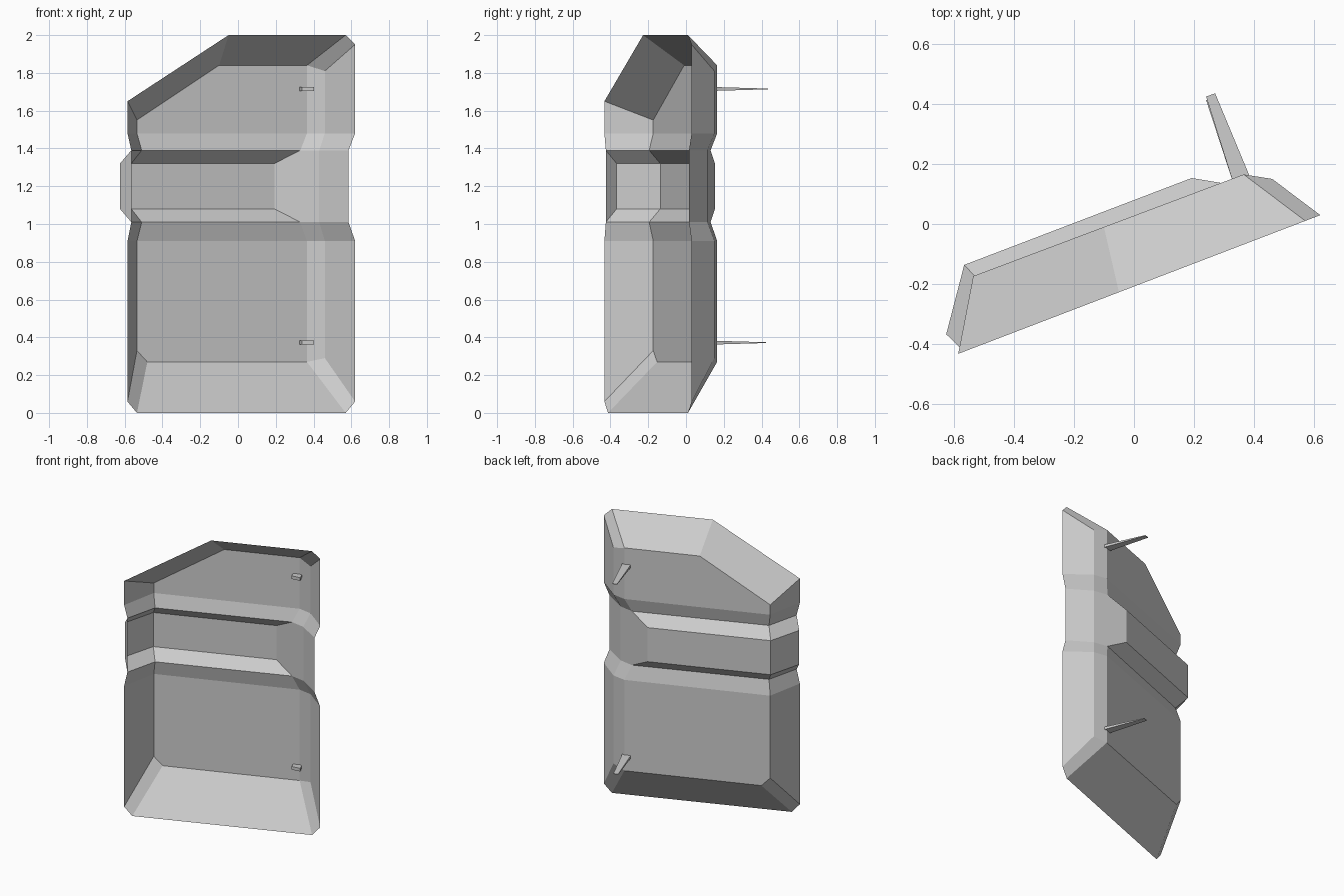
import bpy, bmesh

if "Cube" in bpy.data.objects:
    bpy.data.objects.remove(bpy.data.objects["Cube"])


def make_object(name, verts, faces):
    me = bpy.data.meshes.new(name)
    bm = bmesh.new()
    vs = [bm.verts.new(v) for v in verts]
    for f in faces:
        bm.faces.new([vs[i] for i in f])
    bmesh.ops.recalc_face_normals(bm, faces=bm.faces)
    bm.to_mesh(me)
    bm.free()
    ob = bpy.data.objects.new(name, me)
    bpy.context.collection.objects.link(ob)
    return ob


verts, faces = [], []


def add(x, y, z):
    verts.append((x, y, z))
    return len(verts) - 1


def rim(x, z):        # point on the open front plane
    return add(x, -0.432 + 0.383 * (x + 0.585), z)


def panel(x, z):      # point on the main back panel
    return add(x, 0.165 + 0.376 * (x - 0.365), z)


# Cross-section rows: left rim, left bend, right bend, right corner, right rim
def body_row(z):
    return [rim(-0.585, z), panel(-0.535, z), panel(0.365, z),
            add(0.46, 0.15, z), rim(0.62, z)]


def waist_row(z):
    return [rim(-0.565, z), add(-0.51, -0.195, z), add(0.33, 0.13, z),
            add(0.43, 0.113, z), rim(0.585, z)]


def bridge(a, b, cols=range(4)):
    for i in cols:
        faces.append((a[i], a[i + 1], b[i + 1], b[i]))


# Half of the shell: straight part closed by a sloped, corner-cut end
def end_cap(row, zs, outer, inner, outer_right, z_end):
    tip = [rim(-0.585, zs[0]), panel(-0.535, zs[1]), panel(0.365, zs[2]),
           add(0.46, 0.15, zs[3]), rim(0.62, zs[4])]
    o, n, r = rim(outer, z_end), panel(inner, zs[2]), rim(outer_right, z_end)
    bridge(row, tip, (0, 2, 3))
    faces.append((row[1], row[2], tip[2], n, tip[1]))
    faces.append((tip[0], tip[1], n, o))
    faces.append((o, n, tip[2], r))
    faces.append((r, tip[2], tip[3], tip[4]))


low, high = body_row(0.91), body_row(1.48)
w_low, w_high = waist_row(1.01), waist_row(1.39)
end_cap(low, (0.06, 0.33, 0.27, 0.29, 0.06), -0.535, -0.48, 0.57, 0.0)
end_cap(high, (1.65, 1.55, 1.84, 1.81, 1.95), -0.05, -0.10, 0.57, 2.0)
bridge(low, w_low)
bridge(w_high, high)
bridge(w_low, w_high, (2, 3))


# Raised rib wrapping the waist
def rib_row(z):
    return [add(-0.625, -0.367, z), add(-0.565, -0.136, z), add(0.192, 0.153, z)]


r_low, r_high = rib_row(1.08), rib_row(1.32)
bridge(w_low, r_low, (0, 1))
bridge(r_low, r_high, (0, 1))
bridge(r_high, w_high, (0, 1))
faces.append((w_low[0], r_low[0], r_high[0], w_high[0]))
faces.append((r_low[2], w_low[2], w_high[2], r_high[2]))
make_object("door_shell", verts, faces)

# Tapered hinge pins poking through the panel
BOX = [(0, 1, 2, 3), (7, 6, 5, 4), (0, 4, 5, 1), (1, 5, 6, 2), (2, 6, 7, 3), (3, 7, 4, 0)]
for name, z, tip_y in (("upper_hinge_pin", 1.715, 0.0), ("lower_hinge_pin", 0.372, -0.012)):
    pts = []
    for xl, yl, xr, yr, h in ((0.338, 0.112, 0.402, 0.118, 0.011),
                              (0.24, 0.424 + tip_y, 0.27, 0.435 + tip_y, 0.002)):
        pts += [(xl, yl, z - h), (xr, yr, z - h), (xr, yr, z + h), (xl, yl, z + h)]
    make_object(name, pts, BOX)
